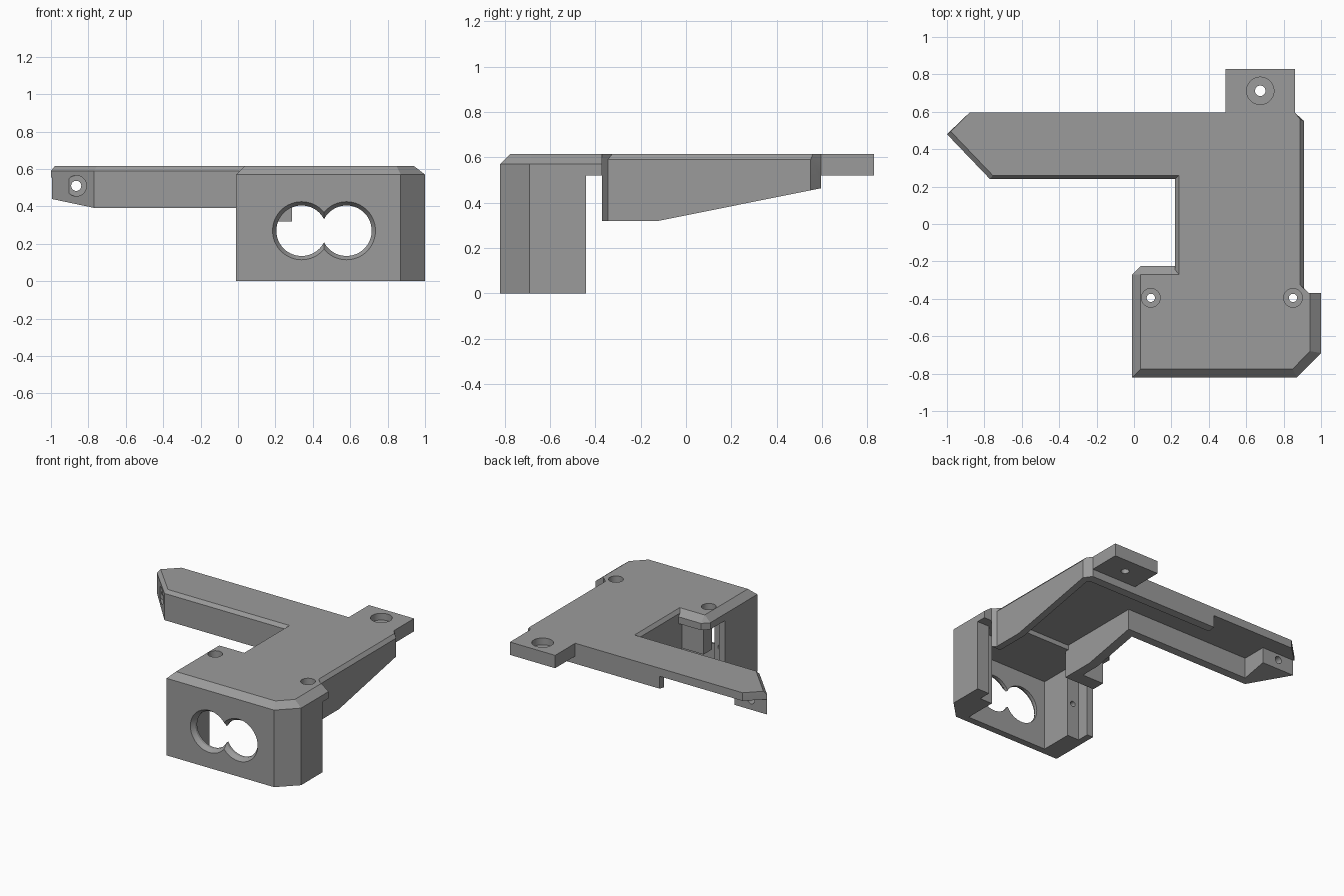
import bpy, bmesh, math
from mathutils import Matrix

if "Cube" in bpy.data.objects:
    bpy.data.objects.remove(bpy.data.objects["Cube"])

grey = bpy.data.materials.new("mid_grey")
grey.diffuse_color = (0.33, 0.33, 0.33, 1)
grey.use_nodes = True
grey.node_tree.nodes["Principled BSDF"].inputs["Base Color"].default_value = grey.diffuse_color


def make(name, bm):
    bmesh.ops.recalc_face_normals(bm, faces=bm.faces)
    me = bpy.data.meshes.new(name)
    bm.to_mesh(me)
    bm.free()
    me.materials.append(grey)
    ob = bpy.data.objects.new(name, me)
    bpy.context.collection.objects.link(ob)
    return ob


def loft(name, layers):
    """Stack outlines: layers is a list of (z, outline)."""
    bm = bmesh.new()
    rings = [[bm.verts.new((x, y, z)) for x, y in pts] for z, pts in layers]
    n = len(rings[0])
    bm.faces.new(rings[0])
    bm.faces.new(rings[-1])
    for a, b in zip(rings, rings[1:]):
        for i in range(n):
            j = (i + 1) % n
            bm.faces.new((a[i], a[j], b[j], b[i]))
    return make(name, bm)


def block(name, x0, x1, y0, y1, z0, z1):
    o = [(x0, y0), (x1, y0), (x1, y1), (x0, y1)]
    return loft(name, [(z0, o), (z1, o)])


def drill(name, start, axis, length, r0, r1=None, sides=48):
    """Round cutter from start along z (down) or y (back)."""
    bm = bmesh.new()
    bmesh.ops.create_cone(bm, cap_ends=True, segments=sides, radius1=r0,
                          radius2=r0 if r1 is None else r1, depth=length)
    bmesh.ops.translate(bm, verts=bm.verts, vec=(0, 0, length / 2))
    turn = math.pi if axis == "z" else -math.pi / 2
    m = Matrix.Translation(start) @ Matrix.Rotation(turn, 4, "X")
    bmesh.ops.transform(bm, matrix=m, verts=bm.verts)
    return make(name, bm)


def combine(ob, other, op):
    mod = ob.modifiers.new(op, "BOOLEAN")
    mod.operation, mod.solver, mod.object = op, "EXACT", other
    bpy.context.view_layer.objects.active = ob
    bpy.ops.object.modifier_apply(modifier=mod.name)
    bpy.data.objects.remove(other)


def cut(ob, other):
    combine(ob, other, "DIFFERENCE")


TOP = 0.615

# Arm and spine: L-shaped deck with skirt, bevelled along its open edges
low = [(-1, .48), (-.77, .24), (.22, .24), (.22, -.37), (.935, -.37),
       (.91, -.345), (.91, .55), (.86, .595), (-.88, .595)]
high = [(-.98, .495), (-.755, .26), (.24, .26), (.24, -.37), (.935, -.37),
        (.888, -.325), (.888, .56), (.86, .595), (-.88, .595)]
bracket = loft("bracket", [(.25, low), (.59, low), (TOP, high)])

# Sloping underside
bm = bmesh.new()
prof = [(-.6, .1), (.8, .1), (.8, .505), (-.12, .32), (-.6, .32)]
f = bm.faces.new([bm.verts.new((-1.2, y, z)) for y, z in prof])
ext = bmesh.ops.extrude_face_region(bm, geom=[f])
bmesh.ops.translate(bm, vec=(2.4, 0, 0),
                    verts=[v for v in ext["geom"] if isinstance(v, bmesh.types.BMVert)])
cut(bracket, make("slope_cutter", bm))

# Hollow underneath, open along the rear of the arm and behind the tip
hollow = [(.29, -.6), (.86, -.6), (.86, .525), (.84, .545), (-.2, .545), (-.2, .8),
          (-1.2, .8), (-1.2, .475), (-.73, .475), (-.73, .29), (.29, .29)]
cut(bracket, loft("hollow_cutter", [(.05, hollow), (.555, hollow)]))

# Housing walls with inner pillars
walls = [(-.01, -.82), (.87, -.82), (1, -.69), (1, -.44), (.90, -.44), (.90, -.53),
         (.80, -.53), (.80, -.77), (.136, -.77), (.136, -.53), (.04, -.53), (.04, -.44),
         (-.01, -.44)]
housing = loft("housing_walls", [(0, walls), (.545, walls)])

# Housing roof with wide bevel
r0 = [(-.01, -.82), (.87, -.82), (1, -.69), (1, -.37), (.935, -.37), (.89, -.34),
      (.26, -.225), (.035, -.225), (-.01, -.27)]
r1 = [(.036, -.775), (.848, -.775), (.942, -.68), (.942, -.37), (.935, -.37), (.885, -.34),
      (.26, -.27), (.037, -.27), (.036, -.271)]
# keep the roof's rear edge straight up to the spine
r0[6:7] = [(.26, -.34), (.26, -.27), (.225, -.225)]
r1[6:7] = [(.26, -.34), (.26, -.275), (.24, -.27)]
roof = loft("housing_roof", [(.52, r0), (.57, r0), (TOP, r1)])

# Rear mounting tab and the foot beside the spine
tab = block("mounting_tab", .49, .86, .57, .83, .52, TOP)
foot = block("spine_foot", .045, .25, -.37, -.27, .32, .56)
for part in (housing, roof, tab, foot):
    combine(bracket, part, "UNION")

# Counterbored screw holes through the deck
for x, y, big, small in ((.09, -.395, .05, .022), (.85, -.395, .05, .022),
                         (.675, .712, .073, .028)):
    cut(bracket, drill("bore_cutter", (x, y, TOP + .02), "z", .07, big))
    cut(bracket, drill("hole_cutter", (x, y, TOP + .03), "z", .2, small))

# Screw hole through the arm tip, and one in each housing pillar
cut(bracket, drill("tip_bore_cutter", (-.865, .1, .51), "y", .28, .055))
cut(bracket, drill("tip_hole_cutter", (-.865, .1, .51), "y", .5, .027))
for x in (.09, .85):
    cut(bracket, drill("pillar_hole_cutter", (x, -.7, .26), "y", .2, .02, sides=24))

# Twin round window with tapered rim
for x in (.34, .58):
    cut(bracket, drill("window_cutter", (x, -.9, .27), "y", .2, .135, sides=64))
    cut(bracket, drill("window_rim_cutter", (x, -.83, .27), "y", .04, .162, .135, sides=64))

bpy.ops.object.select_all(action="DESELECT")
bracket.select_set(True)
bpy.context.view_layer.objects.active = bracket
bpy.ops.object.shade_smooth_by_angle(angle=math.radians(25))
